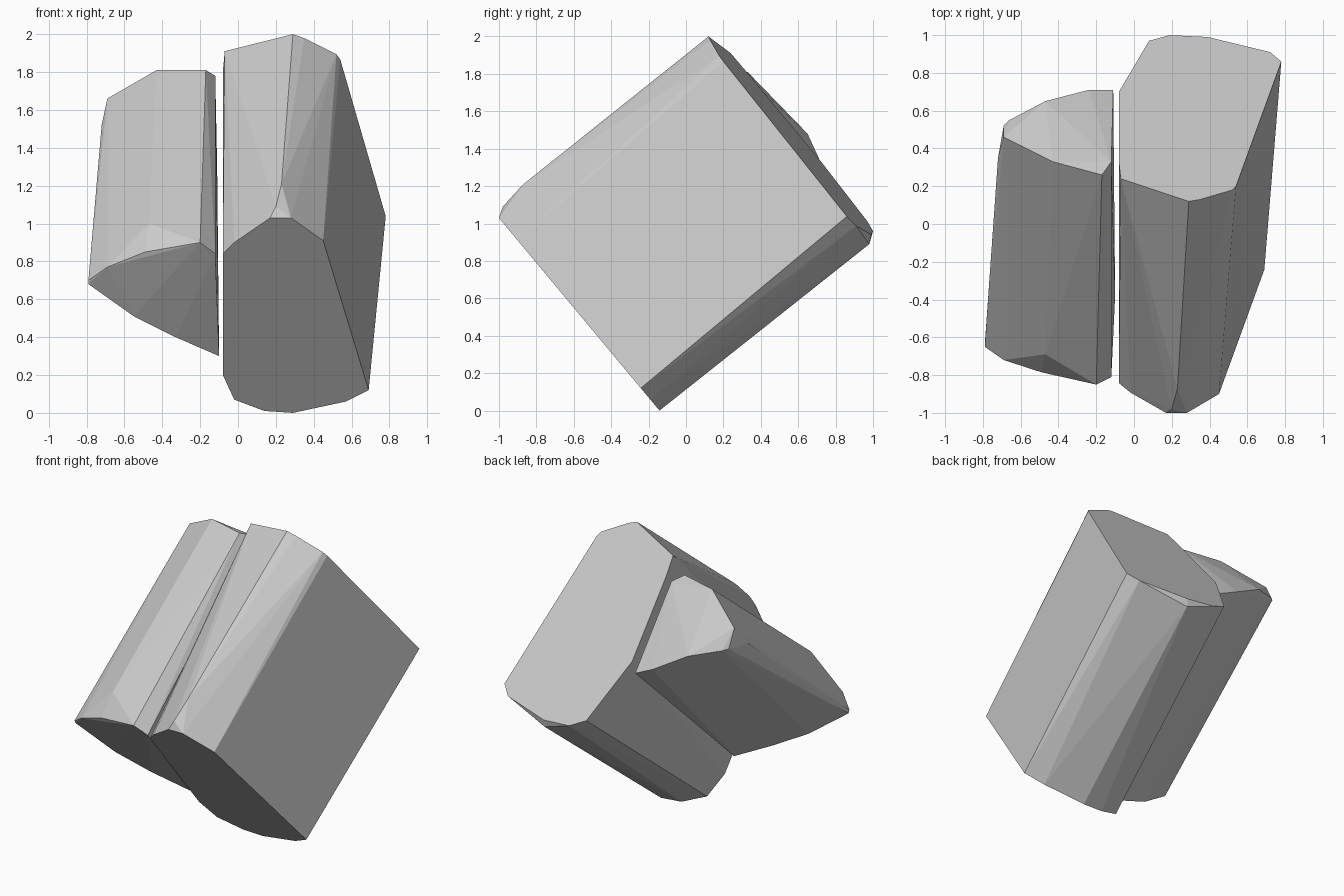
import bpy, bmesh
from math import radians

if "Cube" in bpy.data.objects:
    bpy.data.objects.remove(bpy.data.objects["Cube"])


def hull_block(name, points):
    """Flat-faced convex block wrapped around its corner points."""
    bm = bmesh.new()
    for p in points:
        bm.verts.new(p)
    res = bmesh.ops.convex_hull(bm, input=bm.verts[:])
    loose = [v for v in bm.verts if not v.link_faces]
    bmesh.ops.delete(bm, geom=loose, context='VERTS')
    bmesh.ops.dissolve_limit(bm, angle_limit=radians(2), verts=bm.verts[:], edges=bm.edges[:])
    bmesh.ops.recalc_face_normals(bm, faces=bm.faces[:])
    me = bpy.data.meshes.new(name)
    bm.to_mesh(me)
    bm.free()
    ob = bpy.data.objects.new(name, me)
    bpy.context.collection.objects.link(ob)
    return ob


def front_end(outline):
    """Place an (x, z) outline on the sloping front end plane."""
    return [(x, -1.0 + (1.03 - z) / 1.2, z) for x, z in outline]


def back_end(outline):
    """Place an (x, y) outline on the sloping back end plane."""
    return [(x, y, 2.0 - 0.15 * (x - 0.29) - 1.2 * (y - 0.12)) for x, y in outline]


# Large right-hand rock half: two end outlines plus the rounded front crest
large = front_end([(0.17, 1.03), (0.28, 1.03), (0.45, 0.91), (0.69, 0.12),
                   (0.57, 0.06), (0.29, 0.0), (0.14, 0.01), (-0.02, 0.07),
                   (-0.08, 0.20), (-0.08, 0.84), (-0.02, 0.90)])
large += back_end([(0.08, 0.97), (0.19, 1.0), (0.39, 0.99), (0.72, 0.91),
                   (0.78, 0.86), (0.54, 0.20), (0.52, 0.18), (0.35, 0.13),
                   (0.29, 0.12), (-0.07, 0.24), (-0.08, 0.33), (-0.08, 0.70)])
large += [(0.23, -0.87, 1.21), (0.20, -0.98, 1.09), (0.39, 0.98, 0.89)]
hull_block("large_rock_half", large)

# Small left-hand rock half
small_front = [(-0.79, -0.65, 0.70), (-0.79, -0.64, 0.68), (-0.69, -0.72, 0.77),
               (-0.49, -0.785, 0.85), (-0.20, -0.85, 0.90), (-0.12, -0.81, 0.84),
               (-0.10, -0.38, 0.30), (-0.33, -0.47, 0.40), (-0.55, -0.55, 0.51),
               (-0.47, -0.69, 1.0)]
small_back = [(-0.17, 0.26, 1.81), (-0.43, 0.33, 1.81), (-0.69, 0.46, 1.66),
              (-0.12, 0.33, 1.78), (-0.72, 0.35, 1.52), (-0.69, 0.52, 1.54),
              (-0.66, 0.55, 1.53), (-0.47, 0.65, 1.48), (-0.24, 0.71, 1.35),
              (-0.11, 0.71, 1.29)]
hull_block("small_rock_half", small_front + small_back)
